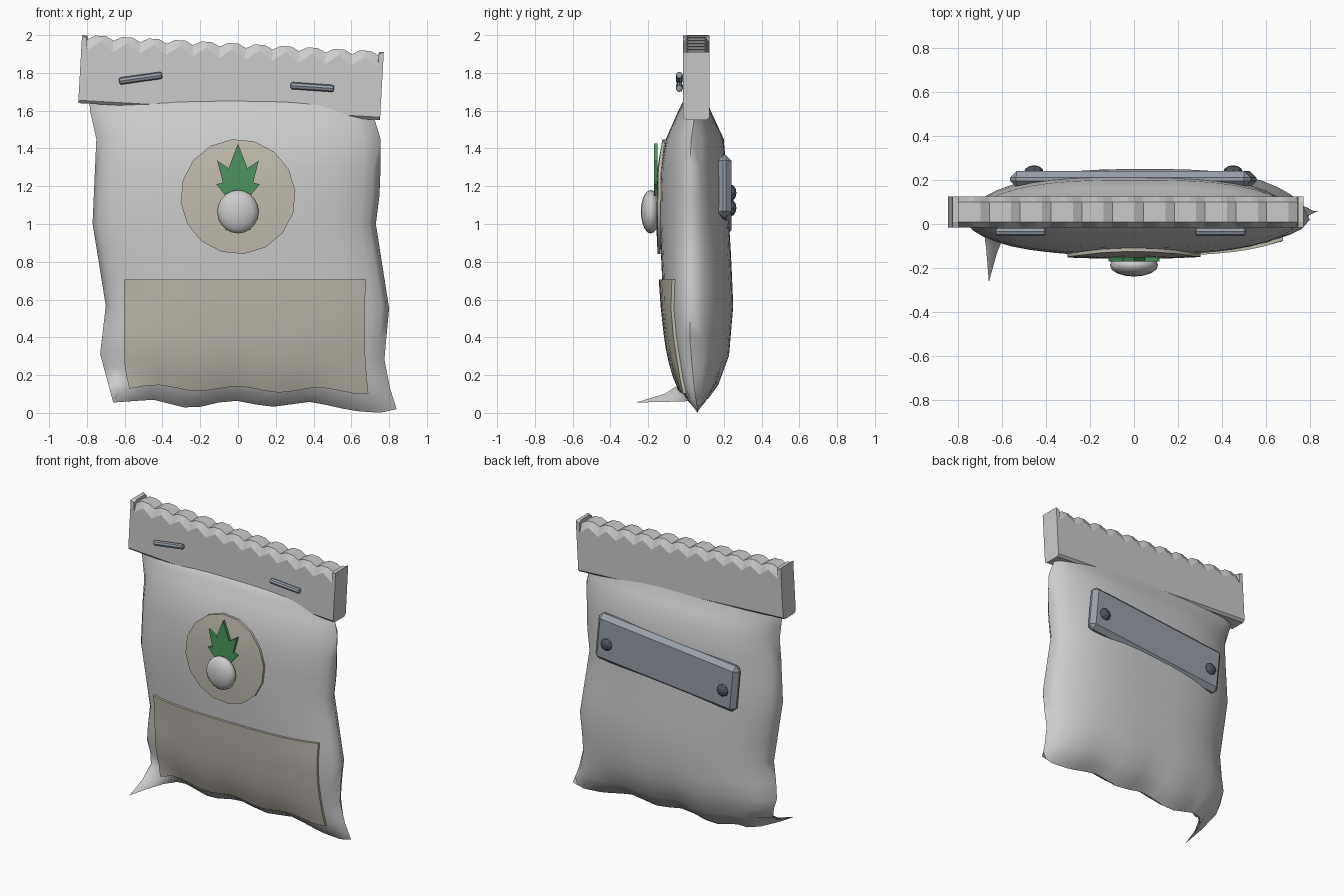
import bpy, bmesh
from math import sin, cos, pi, radians
from mathutils import Vector, Matrix
from mathutils.bvhtree import BVHTree

if "Cube" in bpy.data.objects:
    bpy.data.objects.remove(bpy.data.objects["Cube"])


def material(name, rgb):
    m = bpy.data.materials.new(name)
    m.diffuse_color = (*rgb, 1)
    m.use_nodes = True
    m.node_tree.nodes["Principled BSDF"].inputs["Base Color"].default_value = m.diffuse_color
    return m


BEIGE = material("paper", (0.52, 0.49, 0.41))
GREEN = material("leaf_green", (0.07, 0.30, 0.11))
STEEL = material("steel", (0.31, 0.35, 0.40))
DARK = material("dark_steel", (0.08, 0.09, 0.11))


def make(name, bm, mat=None, smooth=None):
    bmesh.ops.recalc_face_normals(bm, faces=bm.faces)
    me = bpy.data.meshes.new(name)
    bm.to_mesh(me)
    bm.free()
    ob = bpy.data.objects.new(name, me)
    bpy.context.collection.objects.link(ob)
    if mat:
        me.materials.append(mat)
    if smooth:
        bpy.ops.object.select_all(action='DESELECT')
        bpy.context.view_layer.objects.active = ob
        ob.select_set(True)
        bpy.ops.object.shade_smooth_by_angle(angle=radians(smooth))
    return ob


def lerp(table, t):
    for (a, p), (b, q) in zip(table, table[1:]):
        if t <= b:
            return p + (q - p) * max(0, t - a) / (b - a)
    return table[-1][1]


def sheet(bm, rows, closed=False):
    """Skin a list of equal-length vertex rows."""
    for a, b in zip(rows, rows[1:]):
        n = len(a)
        for i in range(n if closed else n - 1):
            j = (i + 1) % n
            bm.faces.new((a[i], a[j], b[j], b[i]))


def extrude_back(bm, depth):
    """Give a flat or curved sheet some thickness along y."""
    ext = bmesh.ops.extrude_face_region(bm, geom=bm.faces[:], use_keep_orig=True)
    bmesh.ops.translate(bm, vec=(0, depth, 0),
                        verts=[g for g in ext['geom'] if isinstance(g, bmesh.types.BMVert)])


# bag: two bulging sheets sewn along a wavy outline
LEFT = [(0, -.66), (.12, -.69), (.28, -.73), (.55, -.70), (1, -.77), (1.45, -.75), (1.63, -.79), (1.7, -.79)]
RIGHT = [(0, .84), (.12, .805), (.28, .775), (.55, .80), (1, .73), (1.2, .755), (1.45, .755), (1.58, .715), (1.7, .69)]
BOTTOM = [(-.66, .055), (-.45, .07), (-.25, .02), (-.04, .07), (.17, .03), (.39, .06), (.6, .012), (.75, 0), (.84, .02)]
FRONT = [(0, .06), (.05, 0), (.12, -.04), (.3, -.09), (.6, -.122), (1, -.14), (1.25, -.138), (1.42, -.12), (1.6, -.04), (1.7, .01)]
BACK = [(0, .06), (.05, .12), (.12, .17), (.28, .228), (.55, .25), (.8, .24), (1, .228), (1.2, .22), (1.45, .2), (1.6, .13), (1.7, .1)]
SEAM = [(0, .06), (.15, .04), (.4, .02), (1.4, .02), (1.6, .05)]
LEVELS = [0, .05, .12, .2, .28, .4, .55, .7, .85, 1, 1.15, 1.3, 1.45, 1.53, 1.6, 1.7]
COLS = 20
bm = bmesh.new()
for table in (FRONT, BACK):
    rows = []
    for h in LEVELS:
        row = []
        seam = lerp(SEAM, h)
        for i in range(COLS + 1):
            t = 2 * i / COLS - 1
            u = t * (1.3 - .3 * t * t)
            l, r = lerp(LEFT, h), lerp(RIGHT, h)
            x = (l + r) / 2 + u * (r - l) / 2
            z = h + lerp(BOTTOM, x) * (1 - h / 1.7) ** 3
            y = seam + (lerp(table, h) - seam) * max(0, 1 - abs(u) ** 3) ** .6
            # pulled-out lower corner
            d = (Vector((x, z)) - Vector((-.66, .055))).length
            y -= .325 * max(0, 1 - d / .16) ** 2
            row.append(bm.verts.new((x, y, z)))
        rows.append(row)
    sheet(bm, rows)
bmesh.ops.remove_doubles(bm, verts=bm.verts, dist=.0005)
bmesh.ops.holes_fill(bm, edges=[e for e in bm.edges if e.is_boundary], sides=0)
tree = BVHTree.FromBMesh(bm)
make("bag", bm, smooth=70)


def on_bag(x, z, gap=.018):
    hit = tree.ray_cast(Vector((x, -2, z)), Vector((0, 1, 0)))[0]
    return Vector((x, (hit.y if hit else .05) - gap, z))


# lower label following the bag front
bm = bmesh.new()
rows = []
for j in range(9):
    v = j / 8
    row = []
    for i in range(17):
        u = i / 16
        l = -.575 - .027 * min(1, v * 5)
        r = .69 - .015 * sin(v * pi) - .012 * v
        x = l + (r - l) * u
        low = .135 - .02 * u + .015 * cos(x * 2 * pi / .43)
        row.append(bm.verts.new(on_bag(x, low + (.705 - low) * v)))
    rows.append(row)
sheet(bm, rows)
extrude_back(bm, .016)
make("lower_label", bm, BEIGE, 35)

# round label
bm = bmesh.new()
rings = [[bm.verts.new(on_bag(r * cos(2 * pi * k / 16 + .1), 1.145 + r * sin(2 * pi * k / 16 + .1)))
          for k in range(16)] for r in (.1, .2, .305)]
sheet(bm, rings, True)
bm.faces.new(rings[0])
extrude_back(bm, .016)
make("round_label", bm, BEIGE, 35)

# leaf crown and fruit on the round label
half = [(.05, 1.295), (.11, 1.335), (.08, 1.22), (.115, 1.21), (.065, 1.15)]
outline = [(0, 1.425)] + half + [(-x, z) for x, z in reversed(half)]
bm = bmesh.new()
bm.faces.new([bm.verts.new((x, -.17, z)) for x, z in outline])
extrude_back(bm, .02)
make("leaf_crown", bm, GREEN)

bm = bmesh.new()
bmesh.ops.create_uvsphere(bm, u_segments=16, v_segments=10, radius=1,
                          matrix=Matrix.Translation((0, -.187, 1.065)) @ Matrix.Diagonal((.11, .052, .115, 1)))
make("fruit", bm, smooth=60)

# folded header with a zigzag top, lofted along x
sections = [(-.8, .18, .18), (-.772, .18, .165)]
TEETH, STEP = 11, 1.544 / 11
for k in range(TEETH):
    for frac, inner, outer in ((0, .16, .10), (.3, .182, .13), (.5, .182, .15), (.7, .182, .13)):
        sections.append((-.771 + (k + frac) * STEP, inner, outer))
sections += [(.773, .16, .10), (.774, .18, .165), (.8, .18, .18)]
bm = bmesh.new()
rows = []
for x, inner, outer in sections:
    ring = [(-.055, -.18), (.055, -.18), (.07, -.165), (.07, outer), (.045, inner),
            (-.045, inner), (-.07, outer), (-.07, -.165)]
    rows.append([bm.verts.new((x, y, z)) for y, z in ring])
sheet(bm, rows, True)
bm.faces.new(rows[0])
bm.faces.new(rows[-1])
header = make("header_strip", bm)
header.location = (-.037, .055, 1.775)
header.rotation_euler.y = radians(3.2)

# staples
for side, x, z, tilt in (("left", -.515, 1.772, -8), ("right", .393, 1.725, 4)):
    bm = bmesh.new()
    bmesh.ops.create_cone(bm, cap_ends=True, segments=8, radius1=.019, radius2=.019, depth=.23,
                          matrix=Matrix.Rotation(pi / 2, 4, 'Y'))
    rims = [e for e in bm.edges if abs(e.verts[0].co.x - e.verts[1].co.x) < .01]
    bmesh.ops.bevel(bm, geom=rims, offset=.01, segments=2, profile=.5, affect='EDGES')
    ob = make(side + "_staple", bm, STEEL)
    ob.location = (x, -.035, z)
    ob.rotation_euler.y = radians(tilt)

# chamfered back plate
bm = bmesh.new()
bmesh.ops.create_cube(bm, size=1, matrix=Matrix.Diagonal((1.1, .075, .33, 1)))
bmesh.ops.bevel(bm, geom=bm.edges[:], offset=.03, segments=1, affect='EDGES')
plate = make("back_plate", bm, STEEL)
plate.location = (-.003, .203, 1.15)
plate.rotation_euler.y = radians(-5.5)

# domed bolts
for side, x, z in (("left", -.455, 1.085), ("right", .45, 1.165)):
    bm = bmesh.new()
    bmesh.ops.create_uvsphere(bm, u_segments=8, v_segments=6, radius=1,
                              matrix=Matrix.Translation((x, .235, z)) @ Matrix.Diagonal((.045, .032, .045, 1))
                              @ Matrix.Rotation(pi / 2, 4, 'X'))
    make(side + "_bolt", bm, DARK)
